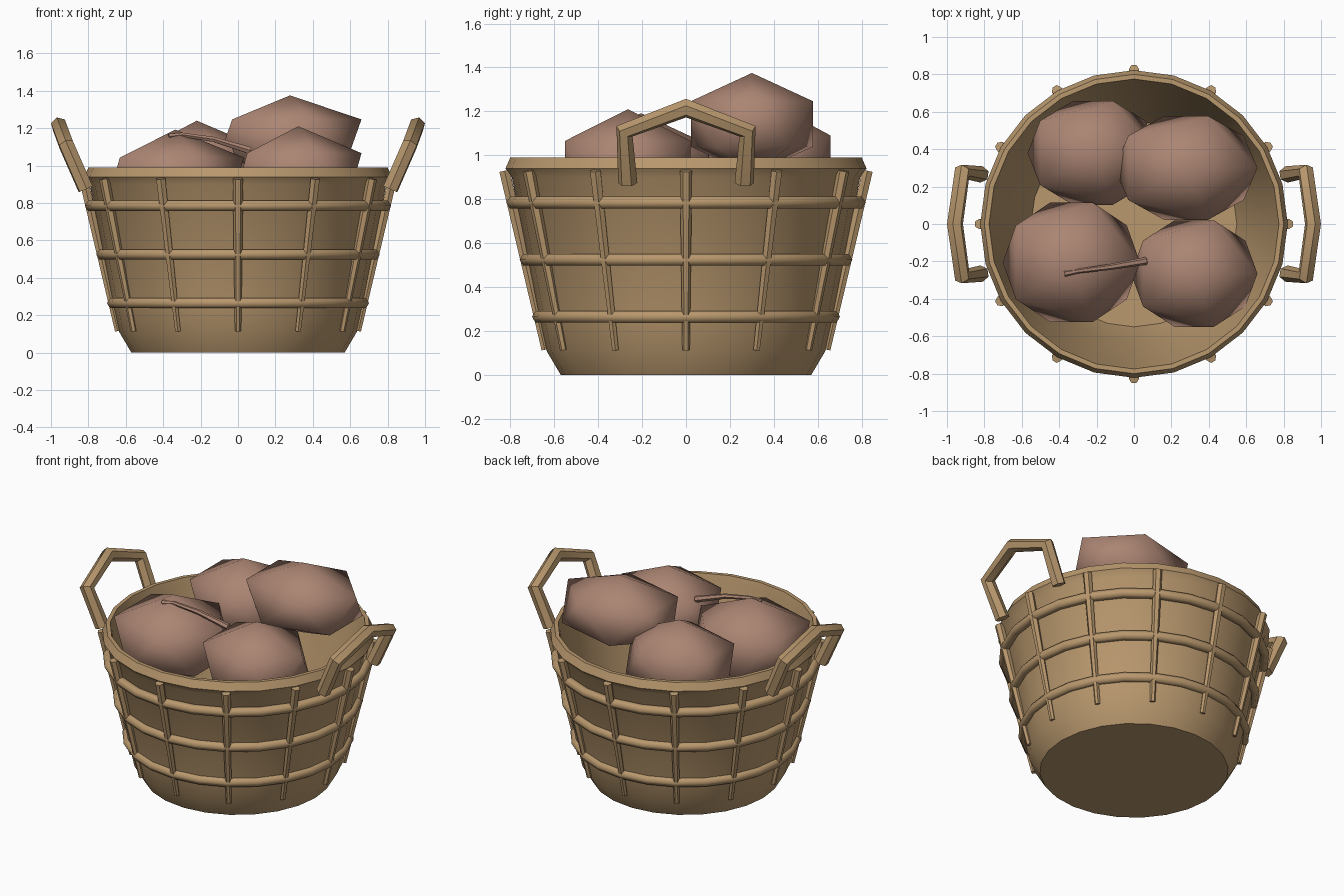
import bpy, bmesh, math
from mathutils import Matrix, Vector

old = bpy.data.objects.get("Cube")
if old:
    bpy.data.objects.remove(old, do_unlink=True)


def material(name, rgb):
    m = bpy.data.materials.new(name)
    m.use_nodes = True
    m.diffuse_color = (*rgb, 1)
    m.node_tree.nodes["Principled BSDF"].inputs["Base Color"].default_value = (*rgb, 1)
    return m


WICKER = material("tan wicker", (0.485, 0.315, 0.155))
FRUIT = material("dusty brown", (0.41, 0.235, 0.172))
SIDES = 24


def finish(bm, name, mat, angle):
    bmesh.ops.recalc_face_normals(bm, faces=bm.faces)
    me = bpy.data.meshes.new(name)
    bm.to_mesh(me)
    bm.free()
    me.materials.append(mat)
    ob = bpy.data.objects.new(name, me)
    bpy.context.collection.objects.link(ob)
    smooth(ob, angle)
    return ob


def smooth(ob, angle):
    bpy.ops.object.select_all(action='DESELECT')
    ob.select_set(True)
    bpy.context.view_layer.objects.active = ob
    bpy.ops.object.shade_smooth_by_angle(angle=math.radians(angle))


def lathe(name, profile, mat, closed, angle):
    """Turn an (r, z) profile about z; cap the ends of an open one."""
    bm = bmesh.new()
    rings = []
    for r, z in profile:
        rings.append([bm.verts.new((r * math.cos(a), r * math.sin(a), z))
                      for a in (math.tau * i / SIDES for i in range(SIDES))])
    pairs = list(zip(rings, rings[1:]))
    if closed:
        pairs.append((rings[-1], rings[0]))
    else:
        bm.faces.new(rings[0])
        bm.faces.new(rings[-1])
    for lo, hi in pairs:
        for i in range(SIDES):
            j = (i + 1) % SIDES
            bm.faces.new((lo[i], lo[j], hi[j], hi[i]))
    return finish(bm, name, mat, angle)


def tube(name, points, radius, mat, scales=None):
    """Six-sided tube along straight segments."""
    cu = bpy.data.curves.new(name, 'CURVE')
    cu.dimensions = '3D'
    cu.bevel_depth = radius
    cu.bevel_resolution = 1
    cu.use_fill_caps = True
    sp = cu.splines.new('POLY')
    sp.points.add(len(points) - 1)
    for i, p in enumerate(points):
        sp.points[i].co = (*p, 1)
        sp.points[i].radius = scales[i] if scales else 1
    ob = bpy.data.objects.new(name, cu)
    bpy.context.collection.objects.link(ob)
    cu.materials.append(mat)
    bpy.ops.object.select_all(action='DESELECT')
    ob.select_set(True)
    bpy.context.view_layer.objects.active = ob
    bpy.ops.object.convert(target='MESH')
    smooth(bpy.context.view_layer.objects.active, 45)


# Hollow basket with rounded rim
lathe("basket_body", [(0.57, 0), (0.635, 0.11), (0.668, 0.26), (0.793, 0.9),
                      (0.822, 0.94), (0.80, 0.99), (0.775, 0.99), (0.762, 0.94),
                      (0.635, 0.26), (0.55, 0.05)], WICKER, False, 40)

# Hoops around the wall
for name, r, z in (("lower", 0.67, 0.265), ("middle", 0.727, 0.525), ("upper", 0.788, 0.785)):
    section = [(r + 0.031 * math.cos(math.tau * k / 6), z + 0.031 * math.sin(math.tau * k / 6))
               for k in range(6)]
    lathe(name + "_hoop", section, WICKER, True, 65)

# Upright staves
for i in range(12):
    c, s = math.cos(math.tau * i / 12), math.sin(math.tau * i / 12)
    tube("stave_%d" % (i + 1), [(0.826 * c, 0.826 * s, 0.93), (0.643 * c, 0.643 * s, 0.115)],
         0.028, WICKER, (1, 0.6))

# Side handles
for name, side in (("left", 1), ("right", -1)):
    path = [(0.815, -0.265, 0.875), (0.918, -0.28, 1.11), (0.957, 0, 1.215),
            (0.918, 0.28, 1.11), (0.815, 0.265, 0.875)]
    tube(name + "_handle", [(side * x, y, z) for x, y, z in path], 0.044, WICKER)

# Faceted fruits: squashed icosahedra
fruits = {
    "back_left_fruit": ((0.278, 0.30, 1.143), (0.427, 0.326, 0.232)),
    "front_left_fruit": ((0.322, -0.265, 0.95), (0.378, 0.335, 0.26)),
    "front_right_fruit": ((-0.335, -0.205, 0.922), (0.41, 0.376, 0.27)),
    "back_right_fruit": ((-0.22, 0.38, 0.97), (0.39, 0.326, 0.27)),
}
for name, (centre, size) in fruits.items():
    bm = bmesh.new()
    bmesh.ops.create_icosphere(bm, subdivisions=1, radius=1)
    bm.transform(Matrix.Translation(Vector(centre)) @ Matrix.Diagonal((*size, 1)))
    finish(bm, name, FRUIT, 180)

# Loose stem lying on the front fruit
tube("stem", [(-0.37, -0.265, 1.155), (-0.3, -0.252, 1.165), (-0.13, -0.23, 1.14),
              (0.065, -0.197, 1.08)], 0.021, FRUIT, (0.8, 0.6, 0.75, 1))
